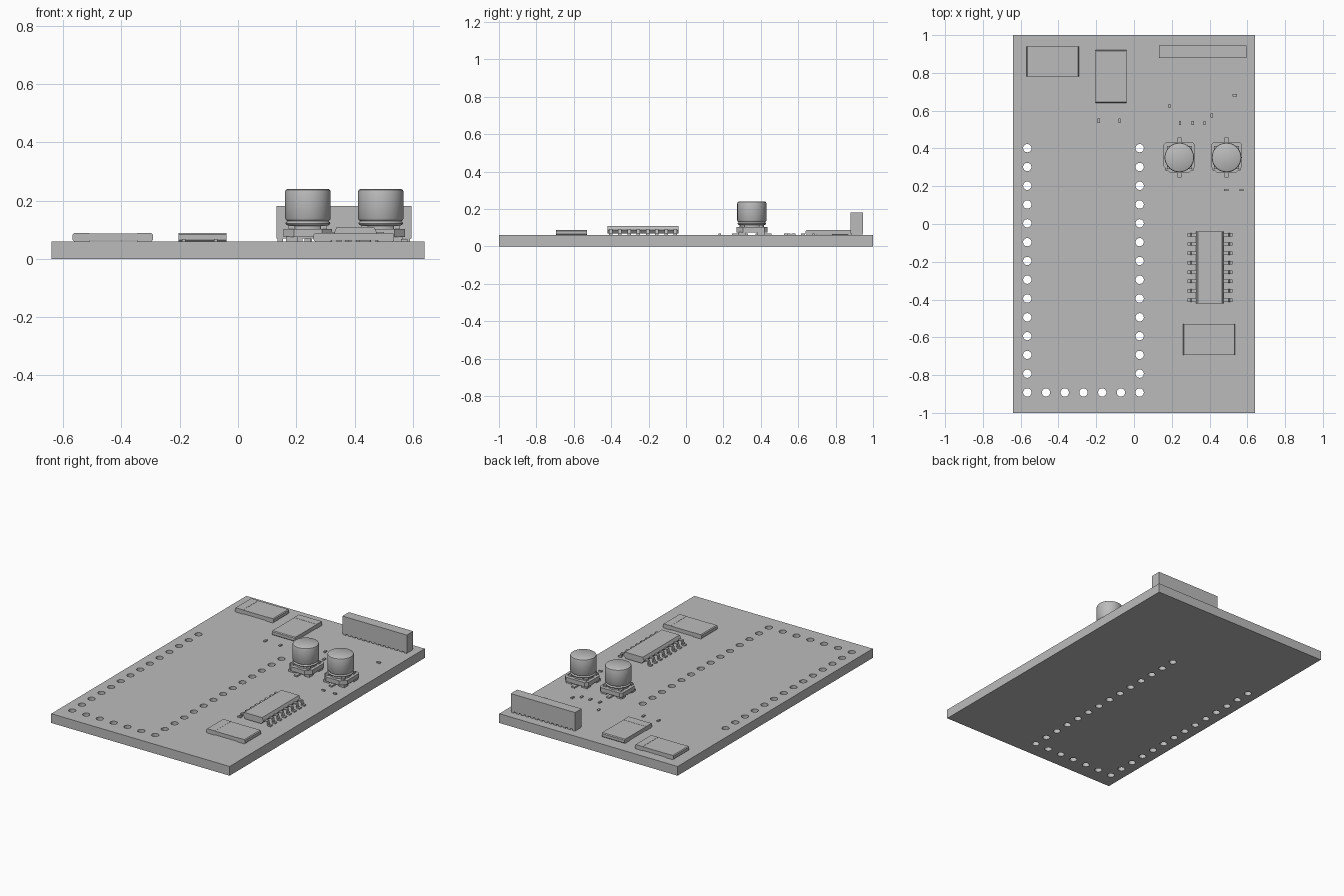
import bpy, bmesh
from math import pi, cos, sin

cube = bpy.data.objects.get("Cube")
if cube:
    bpy.data.objects.remove(cube, do_unlink=True)

grey = bpy.data.materials.new("plain grey")
grey.use_nodes = True
COLOUR = (0.5, 0.5, 0.5, 1)
grey.diffuse_color = COLOUR
grey.node_tree.nodes["Principled BSDF"].inputs["Base Color"].default_value = COLOUR


def finish(name, bm, smooth=False):
    bmesh.ops.recalc_face_normals(bm, faces=bm.faces)
    mesh = bpy.data.meshes.new(name)
    bm.to_mesh(mesh)
    bm.free()
    mesh.materials.append(grey)
    ob = bpy.data.objects.new(name, mesh)
    bpy.context.collection.objects.link(ob)
    if smooth:
        bpy.ops.object.select_all(action='DESELECT')
        ob.select_set(True)
        bpy.context.view_layer.objects.active = ob
        bpy.ops.object.shade_smooth_by_angle(angle=0.6)
    return ob


def add_box(bm, x0, x1, y0, y1, z0, z1):
    verts = bmesh.ops.create_cube(bm, size=1)["verts"]
    for v in verts:
        v.co.x = x1 if v.co.x > 0 else x0
        v.co.y = y1 if v.co.y > 0 else y0
        v.co.z = z1 if v.co.z > 0 else z0


def add_prism(bm, points, offset):
    """Extrude a closed 3D outline along an offset."""
    face = bm.faces.new([bm.verts.new(p) for p in points])
    new = bmesh.ops.extrude_face_region(bm, geom=[face], use_keep_orig=True)["geom"]
    bmesh.ops.translate(bm, vec=offset, verts=[g for g in new if isinstance(g, bmesh.types.BMVert)])


def add_lathe(bm, profile, cx, cy, sides=48):
    rings = [[bm.verts.new((cx + r * cos(2 * pi * i / sides), cy + r * sin(2 * pi * i / sides), z))
              for i in range(sides)] for r, z in profile]
    for a, b in zip(rings, rings[1:]):
        for i in range(sides):
            j = (i + 1) % sides
            bm.faces.new((a[i], a[j], b[j], b[i]))
    bm.faces.new(rings[0][::-1])
    bm.faces.new(rings[-1])


TOP = 0.06

# Board with a U-shaped run of drilled holes
bm = bmesh.new()
add_box(bm, -0.64, 0.64, -1, 1, 0, TOP)
board = finish("circuit_board", bm)

LEFT, RIGHT, LOW, PITCH = -0.565, 0.03, -0.892, 0.0995
holes = [(x, LOW + i * PITCH) for x in (LEFT, RIGHT) for i in range(14)]
holes += [(LEFT + i * (RIGHT - LEFT) / 6, LOW) for i in range(1, 6)]
bm = bmesh.new()
for x, y in holes:
    add_lathe(bm, [(0.022, -0.1), (0.022, 0.2)], x, y, 24)
cutter = finish("hole_cutter", bm)
cutter.hide_render = True
mod = board.modifiers.new("holes", 'BOOLEAN')
mod.object = cutter
mod.solver = 'EXACT'
bpy.context.view_layer.update()
drilled = bpy.data.meshes.new_from_object(board.evaluated_get(bpy.context.evaluated_depsgraph_get()))
board.modifiers.clear()
board.data = drilled
bpy.data.objects.remove(cutter, do_unlink=True)

# Electrolytic capacitors: grooved can, chamfered base and two feet
CAN = [(0.066, 0.1), (0.066, 0.113), (0.075, 0.118), (0.077, 0.122), (0.075, 0.126),
       (0.07, 0.129), (0.075, 0.133), (0.078, 0.138), (0.078, 0.23), (0.076, 0.236), (0.07, 0.24)]
for side, cx in (("left", 0.49), ("right", 0.24)):
    cy = 0.352
    bm = bmesh.new()
    add_lathe(bm, CAN, cx, cy)
    finish("capacitor_can_" + side, bm, True)
    bm = bmesh.new()
    h, small, big = 0.083, 0.015, 0.035
    outline = [(-h, h - small), (-h + small, h), (h - small, h), (h, h - small),
               (h, -h + big), (h - big, -h), (-h + big, -h), (-h, -h + big)]
    add_prism(bm, [(cx + x, cy + y, 0.075) for x, y in outline], (0, 0, 0.028))
    # corner posts gripping the can, and standoffs under the base
    for sx in (-1, 1):
        for sy in (-1, 1):
            x, y = cx + sx * 0.055, cy + sy * 0.05
            add_box(bm, x - 0.011, x + 0.011, y - 0.011, y + 0.011, 0.1, 0.114)
            add_box(bm, x - 0.02, x + 0.02, y - 0.02, y + 0.02, TOP, 0.076)
    finish("capacitor_base_" + side, bm)
    bm = bmesh.new()
    for s in (-1, 1):
        ys = sorted((cy + s * 0.02, cy + s * 0.106))
        add_box(bm, cx - 0.011, cx + 0.011, *ys, TOP, 0.069)
    finish("capacitor_feet_" + side, bm)

# Sixteen-pin chip with tapered body and gull-wing legs
bm = bmesh.new()
body = [(0.345, 0.068), (0.461, 0.068), (0.477, 0.088), (0.467, 0.109), (0.339, 0.109), (0.329, 0.088)]
add_prism(bm, [(x, -0.42, z) for x, z in body], (0, 0.38, 0))
finish("chip_body", bm)
bm = bmesh.new()
leg = [(0.068, 0.092), (0.098, 0.092), (0.104, 0.068), (0.119, 0.068),
       (0.119, TOP), (0.097, TOP), (0.091, 0.084), (0.068, 0.084)]
for s in (-1, 1):
    for i in range(8):
        y = -0.412 + i * 0.0495
        add_prism(bm, [(0.403 + s * x, y, z) for x, z in leg], (0, 0.018, 0))
finish("chip_legs", bm)

# Pin header with a row of short pins beneath
bm = bmesh.new()
add_box(bm, 0.133, 0.595, 0.88, 0.946, 0.069, 0.182)
finish("header_body", bm)
bm = bmesh.new()
for i in range(14):
    x = 0.145 + i * 0.0336
    add_box(bm, x - 0.009, x + 0.009, 0.884, 0.944, TOP, 0.07)
finish("header_pins", bm)


# Flat packages: body with wrapped end terminals
def flat_part(name, cx, cy, half_x, half_y, cap_a, cap_b, along_x=True):
    length, width = (half_x, half_y) if along_x else (half_y, half_x)
    place = (lambda u, v, z: (cx + u, cy + v, z)) if along_x else (lambda u, v, z: (cx + v, cy + u, z))
    offset = (0, 2 * width, 0) if along_x else (2 * width, 0, 0)
    bm = bmesh.new()
    c = 0.005
    a, b = -length + cap_a, length - cap_b
    add_prism(bm, [place(u, -width, z) for u, z in ((a, 0.063), (b, 0.063), (b, 0.087), (a, 0.087))], offset)
    finish(name + "_body", bm)
    bm = bmesh.new()
    for end, inner in ((-length, a), (length, b)):
        d = c if end < 0 else -c
        cap = [(inner, TOP), (end + d, TOP), (end, TOP + c), (end, 0.088 - c), (end + d, 0.088), (inner, 0.088)]
        add_prism(bm, [place(u, -width, z) for u, z in cap], offset)
    finish(name + "_terminals", bm)


flat_part("back_diode", -0.43, 0.86, 0.138, 0.08, 0.058, 0.055)
flat_part("middle_diode", -0.122, 0.78, 0.082, 0.14, 0.06, 0.055, False)
flat_part("front_diode", 0.398, -0.612, 0.138, 0.082, 0.06, 0.055)

# Tiny surface-mount resistors
upright = [(0.188, 0.625), (0.411, 0.575), (0.243, 0.535), (0.311, 0.535),
           (0.373, 0.535), (-0.186, 0.547), (-0.077, 0.547)]
sideways = [(0.533, 0.682), (0.488, 0.18), (0.57, 0.18)]
bm = bmesh.new()
for spots, hx, hy in ((upright, 0.006, 0.011), (sideways, 0.011, 0.006)):
    for x, y in spots:
        add_box(bm, x - hx, x + hx, y - hy, y + hy, TOP, 0.068)
finish("small_resistors", bm)
